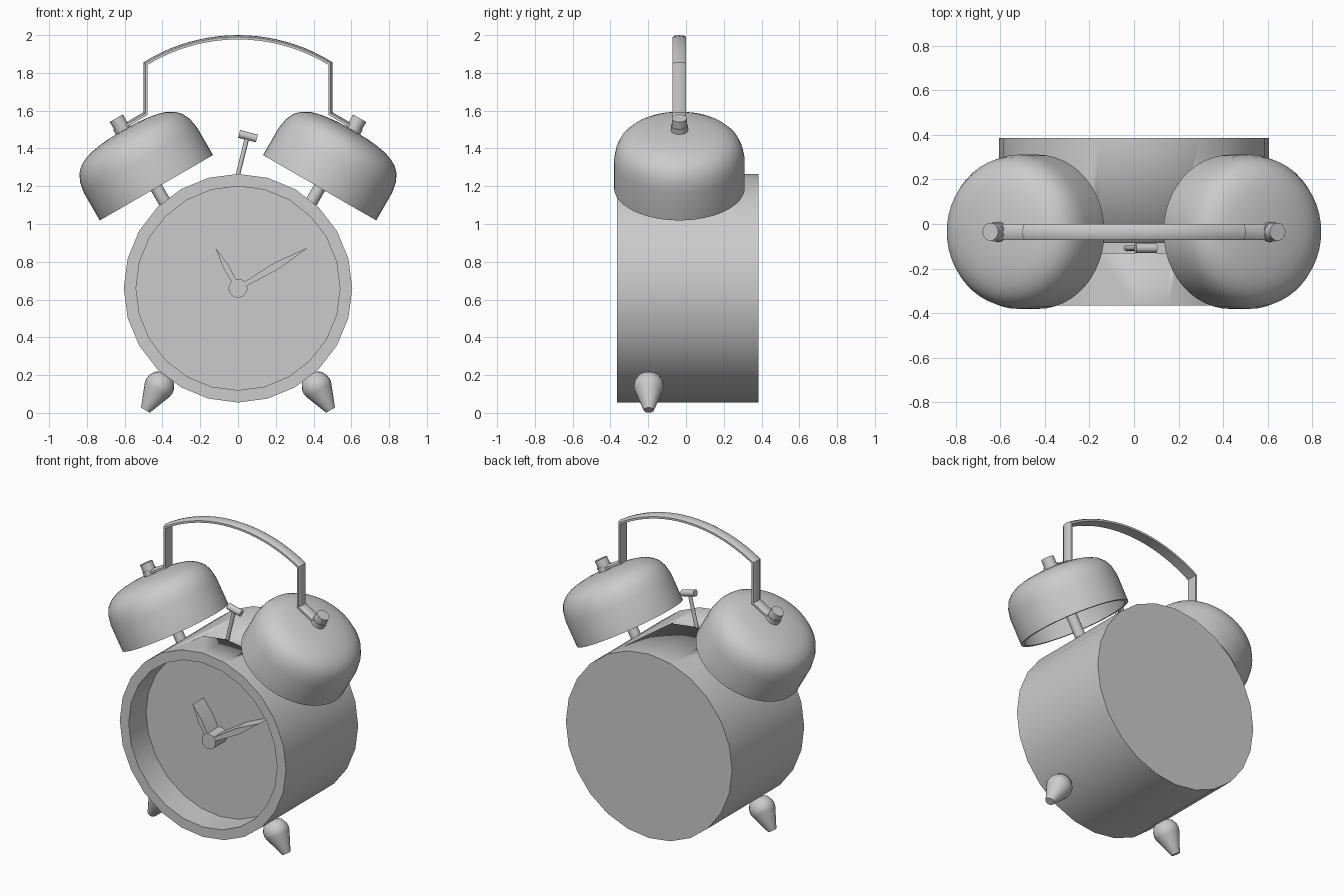
import bpy, bmesh, math
from mathutils import Vector

if "Cube" in bpy.data.objects:
    bpy.data.objects.remove(bpy.data.objects["Cube"])

grey = bpy.data.materials.new("plain grey")
grey.diffuse_color = (0.6, 0.6, 0.6, 1)
grey.use_nodes = True
grey.node_tree.nodes["Principled BSDF"].inputs["Base Color"].default_value = grey.diffuse_color


def finish(name, bm, angle=35):
    bmesh.ops.recalc_face_normals(bm, faces=bm.faces)
    me = bpy.data.meshes.new(name)
    bm.to_mesh(me)
    bm.free()
    ob = bpy.data.objects.new(name, me)
    bpy.context.collection.objects.link(ob)
    me.materials.append(grey)
    bpy.ops.object.select_all(action='DESELECT')
    ob.select_set(True)
    bpy.context.view_layer.objects.active = ob
    bpy.ops.object.shade_smooth_by_angle(angle=math.radians(angle))
    return ob


def lathe(name, profile, origin, axis, segs):
    """Revolve (radius, height) points around an axis; the profile starts and ends on it."""
    rot = Vector(axis).to_track_quat('Z', 'Y')
    bm = bmesh.new()
    rings = []
    for r, h in profile:
        n = 1 if r == 0 else segs
        rings.append([bm.verts.new(Vector(origin) + rot @ Vector((
            r * math.cos(math.tau * i / segs), r * math.sin(math.tau * i / segs), h)))
            for i in range(n)])
    for a, b in zip(rings, rings[1:]):
        for i in range(segs):
            j = (i + 1) % segs
            quad = [a[i % len(a)], a[j % len(a)], b[j % len(b)], b[i % len(b)]]
            bm.faces.new(list(dict.fromkeys(quad)))
    return finish(name, bm)


def rod(name, r, p, q, segs=16):
    d = Vector(q) - Vector(p)
    return lathe(name, [(0, 0), (r, 0), (r, d.length), (0, d.length)], p, d, segs)


def prism(name, pts, y0, y1):
    bm = bmesh.new()
    face = bm.faces.new([bm.verts.new((x, y0, z)) for x, z in pts])
    ext = bmesh.ops.extrude_face_region(bm, geom=[face])
    bmesh.ops.translate(bm, vec=(0, y1 - y0, 0),
                        verts=[v for v in ext['geom'] if isinstance(v, bmesh.types.BMVert)])
    return finish(name, bm)


CZ = 0.66        # height of the dial centre
FRONT, BACK, DIAL = -0.365, 0.385, -0.185
BY = -0.035      # depth of bells and handle

# Case with recessed dial
body = lathe("clock_case", [(0, -BACK), (0.605, -BACK), (0.605, -FRONT), (0.54, -FRONT),
                            (0.54, -DIAL), (0, -DIAL)], (0, 0, CZ), (0, -1, 0), 24)

# Slot for the hammer in the top of the case
cutter = prism("slot_cutter", [(-0.17, 1.13), (0.17, 1.13), (0.17, 1.4), (-0.17, 1.4)],
               -0.13, -0.085)
cutter.hide_render = True
bpy.context.view_layer.objects.active = body
mod = body.modifiers.new("slot", 'BOOLEAN')
mod.operation = 'DIFFERENCE'
mod.solver = 'EXACT'
mod.object = cutter
while body.modifiers[0] != mod:
    bpy.ops.object.modifier_move_up(modifier=mod.name)
bpy.ops.object.modifier_apply(modifier=mod.name)
bpy.data.objects.remove(cutter)

# Hub and hands
rod("hand_hub", 0.05, (0, DIAL + 0.01, CZ), (0, -0.305, CZ), 20)


def hand(name, tx, tz, wide):
    d = Vector((tx, tz))
    n = Vector((-tz, tx)).normalized()
    c = Vector((0, CZ))
    prism(name, [c + d * t + n * w for t, w in
                 ((0.1, 0.012), (0.55, wide), (1, 0), (0.55, -wide), (0.1, -0.012))],
          -0.304, DIAL - 0.005)


hand("hour_hand", -0.118, 0.212, 0.016)
hand("minute_hand", 0.37, 0.215, 0.02)

# Hammer
rod("hammer_rod", 0.012, (-0.033, -0.108, 1.129), (0.05, -0.108, 1.465), 12)
rod("hammer_head", 0.021, (0.006, -0.108, 1.477), (0.1, -0.108, 1.453), 16)

# Bells, posts, nuts and feet on both sides
bell_profile = [(0, 0.352), (0.09, 0.35), (0.15, 0.344), (0.2, 0.335), (0.245, 0.322),
                (0.285, 0.3), (0.315, 0.27), (0.335, 0.228), (0.346, 0.17), (0.346, 0),
                (0.326, 0), (0.326, 0.165), (0.315, 0.22), (0.27, 0.285), (0.2, 0.315),
                (0.1, 0.328), (0, 0.33)]
foot_profile = [(0, 0), (0.027, 0), (0.076, 0.125), (0.08, 0.145), (0.076, 0.17),
                (0.06, 0.2), (0.035, 0.215), (0, 0.22)]
for s, side in ((-1, "left"), (1, "right")):
    axis = Vector((0.5 * s, 0, 0.866))
    rim = Vector((0.432 * s, BY, 1.192))
    lathe(side + "_bell", bell_profile, rim, axis, 48)
    rod(side + "_bell_post", 0.033, rim - axis * 0.14, rim + axis * 0.34)
    rod(side + "_strap_end", 0.045, rim + axis * 0.345, rim + axis * 0.38, 20)
    rod(side + "_nut", 0.04, rim + axis * 0.37, rim + axis * 0.425, 20)
    lathe(side + "_foot", foot_profile, (0.49 * s, -0.197, 0.0145), (-0.5 * s, 0, 0.866), 20)

# Carrying handle: one strap swept from nut to nut
R, top, half = 0.93, 1.988, 0.489
amax = math.asin(half / R)
right = [Vector((0.615, 1.511)), Vector((half, 1.584))]
arc = [Vector((R * math.sin(a), top - R + R * math.cos(a)))
       for a in (amax * (1 - i / 10) for i in range(21))]
path = right + arc + [Vector((-p.x, p.y)) for p in reversed(right)]
section = [(-0.011, -0.036), (0.002, -0.036), (0.009, -0.024), (0.012, 0),
           (0.009, 0.024), (0.002, 0.036), (-0.011, 0.036)]
bm = bmesh.new()
rings = []
for i, p in enumerate(path):
    d0 = (p - path[i - 1]).normalized() if i else (path[1] - p).normalized()
    d1 = (path[i + 1] - p).normalized() if i + 1 < len(path) else d0
    t = (d0 + d1).normalized()
    n = Vector((t.y, -t.x)) / t.dot(d0)
    rings.append([bm.verts.new((p.x + n.x * o, BY + y, p.y + n.y * o)) for o, y in section])
for a, b in zip(rings, rings[1:]):
    for i in range(len(section)):
        j = (i + 1) % len(section)
        bm.faces.new((a[i], a[j], b[j], b[i]))
bm.faces.new(rings[0])
bm.faces.new(rings[-1])
finish("carrying_handle", bm)
